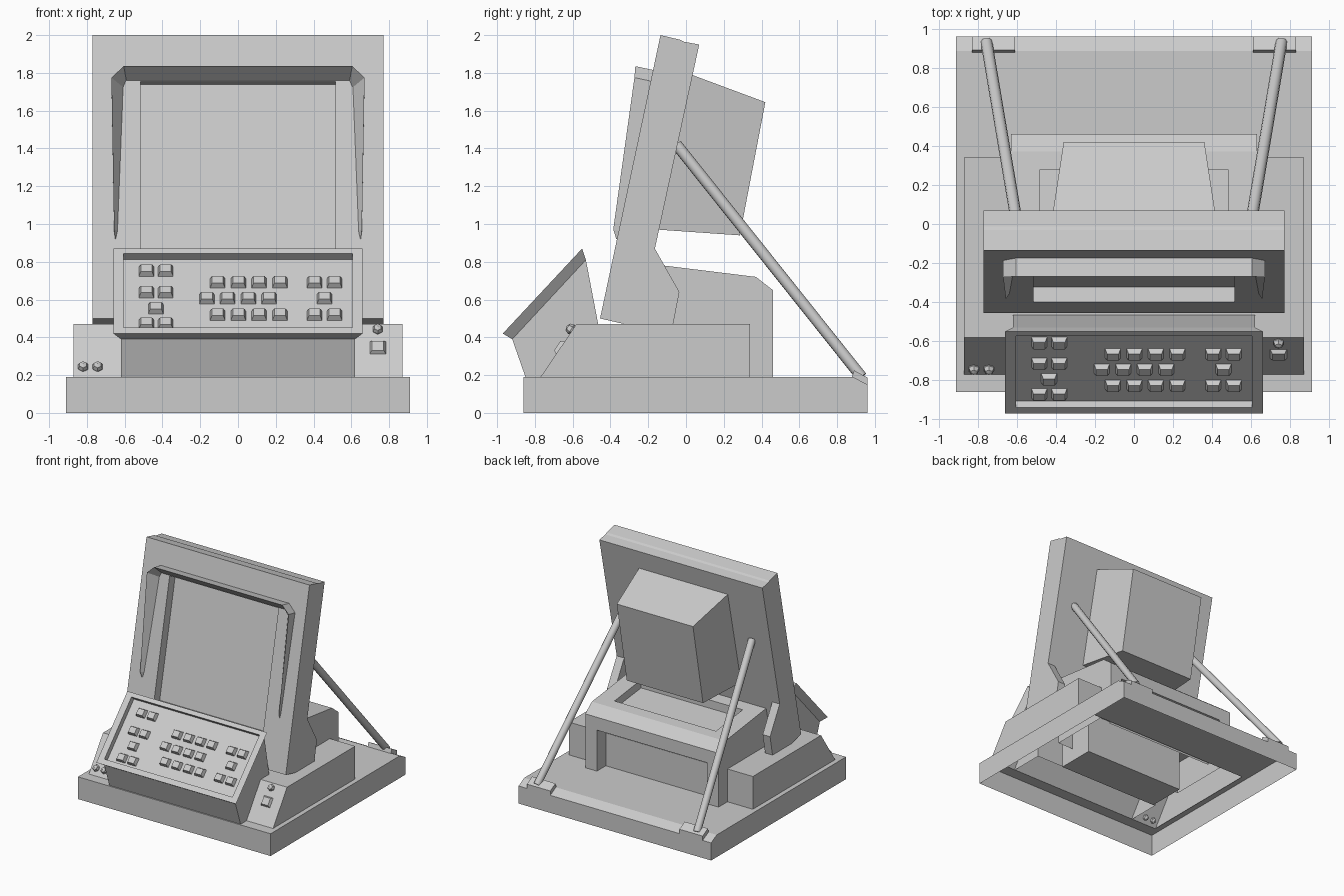
import bpy, bmesh, math
from mathutils import Vector, Matrix

if "Cube" in bpy.data.objects:
    bpy.data.objects.remove(bpy.data.objects["Cube"])


def make(name, verts, faces):
    me = bpy.data.meshes.new(name)
    me.from_pydata([tuple(v) for v in verts], [], faces)
    bm = bmesh.new()
    bm.from_mesh(me)
    bmesh.ops.recalc_face_normals(bm, faces=bm.faces)
    bm.to_mesh(me)
    bm.free()
    ob = bpy.data.objects.new(name, me)
    bpy.context.scene.collection.objects.link(ob)
    return ob


def loft(name, rings, cap_start=True, cap_end=True):
    n = len(rings[0])
    verts = [v for r in rings for v in r]
    faces = [(k * n + i, k * n + (i + 1) % n, (k + 1) * n + (i + 1) % n, (k + 1) * n + i)
             for k in range(len(rings) - 1) for i in range(n)]
    if cap_start:
        faces.append(tuple(range(n)))
    if cap_end:
        faces.append(tuple(range(len(verts) - n, len(verts))))
    return make(name, verts, faces)


def prism(name, profile, x0, x1):
    return loft(name, [[(x, y, z) for y, z in profile] for x in (x0, x1)])


def box_profile(y0, y1, z0, z1):
    return [(y0, z0), (y1, z0), (y1, z1), (y0, z1)]


def cut(ob, cutter):
    m = ob.modifiers.new("cut", 'BOOLEAN')
    m.operation, m.solver, m.object = 'DIFFERENCE', 'EXACT', cutter
    dg = bpy.context.evaluated_depsgraph_get()
    me = bpy.data.meshes.new_from_object(ob.evaluated_get(dg))
    ob.modifiers.clear()
    ob.data = me
    bpy.data.objects.remove(cutter)


def drop_faces(ob, test):
    bm = bmesh.new()
    bm.from_mesh(ob.data)
    bm.normal_update()
    doomed = [f for f in bm.faces if test(f.calc_center_median(), f.normal)]
    bmesh.ops.delete(bm, geom=doomed, context='FACES')
    bm.to_mesh(ob.data)
    bm.free()


def frame(o, u):
    """Tilted panel: local x = across, y = up the panel, z = outward."""
    u = Vector((0, *u)).normalized()
    n = Vector((1, 0, 0)).cross(u)
    m = Matrix.Identity(4)
    for i in range(3):
        m[i][1], m[i][2], m[i][3] = u[i], n[i], (0, *o)[i]
    return m


def button(name, m, x, t, d, w, h, rise, taper=0.74):
    def ring(s, z):
        return [m @ Vector((x + a * w * s / 2, t + b * h * s / 2, z))
                for a, b in ((-1, -1), (1, -1), (1, 1), (-1, 1))]
    loft(name, [ring(1, d), ring(taper, d + rise)], cap_start=False)


# Base: open-bottomed tray with a hole under the console
base = prism("base", [(-0.86, 0), (0.96, 0), (0.96, 0.15), (0.885, 0.19), (-0.86, 0.19)], -0.91, 0.91)
cut(base, prism("hole", box_profile(-0.76, 0.335, -0.1, 0.3), -0.86, 0.86))
drop_faces(base, lambda c, n: n.z < -0.9 or (abs(n.z) < 0.1 and abs(c.x) < 0.88 and -0.8 < c.y < 0.5))

# Console body with sloped front, open underneath
console = prism("console", [(-0.77, 0.19), (0.34, 0.19), (0.34, 0.47), (-0.58, 0.47)], -0.87, 0.87)
drop_faces(console, lambda c, n: n.z < -0.9)
prism("inner_block", box_profile(-0.33, 0.0, 0.08, 0.44), -0.48, 0.48)

# Rear housing with top recess and rear archway
housing = prism("rear_housing", [(-0.2, 0.19), (0.46, 0.19), (0.46, 0.65), (0.37, 0.72), (-0.2, 0.79)],
                -0.63, 0.63)
cut(housing, prism("arch", box_profile(0.31, 0.6, 0.1, 0.54), -0.52, 0.52))
cut(housing, prism("recess", [(-0.08, 0.705), (0.28, 0.665), (0.28, 0.9), (-0.08, 0.9)], -0.48, 0.48))
drop_faces(housing, lambda c, n: n.z < -0.9 and c.z < 0.25)

# Monitor slab with screen recess
M = frame((-0.455, 0.5), (0.32, 1.5))


def mon(t, d):
    p = M @ Vector((0, t, d))
    return (p.y, p.z)


slab = prism("monitor_frame", [(-0.455, 0.5), (-0.135, 2.0), (-0.03, 1.975), (-0.012, 1.965),
                               (0.07, 1.95), (-0.258, 0.44), (-0.26, 0.455)], -0.77, 0.77)
cut(slab, prism("opening", [mon(0.266, 0.1), mon(1.283, 0.1), mon(1.283, -0.08), mon(0.266, -0.08)],
                -0.515, 0.515))

# Side brackets under the slab
for s in (-1, 1):
    prism("side_bracket", [(-0.165, 0.87), (-0.035, 0.64), (-0.07, 0.46), (-0.28, 0.46)], s * 0.70, s * 0.77)

# Screen hood: wedge-section strip along both sides and the top
half = [(0.65, 0.43, 0.642, 0.44, 0.004), (0.656, 0.475, 0.635, 0.475, 0.03),
        (0.67, 1.285, 0.605, 1.25, 0.088), (0.605, 1.345, 0.59, 1.285, 0.096)]
stations = [(-a, b, -c, d, e) for a, b, c, d, e in half] + half[::-1]
loft("screen_hood", [[M @ Vector((a, b, -0.005)), M @ Vector((a, b, e)), M @ Vector((c, d, -0.005))]
                     for a, b, c, d, e in stations])

# Tapered tube housing on the back
loft("tube_housing", [[(-w, y1, z1), (w, y1, z1), (w, y0, z0), (-w, y0, z0)]
                      for w, y1, z1, y0, z0 in ((0.42, 0.03, 1.79, -0.145, 0.97),
                                                (0.36, 0.42, 1.645, 0.285, 0.94))])

# Keyboard body and flared rim with recessed key bed
kb = prism("keyboard_body", [(-0.92, 0.39), (-0.53, 0.81), (-0.465, 0.47), (-0.47, 0.19), (-0.85, 0.19)],
           -0.62, 0.62)
drop_faces(kb, lambda c, n: n.z < -0.9)
K = frame((-0.97, 0.42), (0.42, 0.45))


def rect(w, a, b):
    return [(-w, *a), (w, *a), (w, *b), (-w, *b)]


def kb_pt(t, d):
    p = K @ Vector((0, t, d))
    return (p.y, p.z)


loft("keyboard_rim", [rect(0.62, (-0.92, 0.39), (-0.53, 0.81)), rect(0.66, (-0.97, 0.42), (-0.55, 0.87)),
                      rect(0.605, kb_pt(0.045, 0), kb_pt(0.58, 0)),
                      rect(0.605, kb_pt(0.045, -0.045), kb_pt(0.58, -0.045))], cap_start=False)

# Keys by row: height up the panel, x positions
rows = [(0.49, (-0.485, -0.383)), (0.335, (-0.485, -0.383)), (0.218, (-0.435,)), (0.105, (-0.485, -0.383))]
for t, start in ((0.405, -0.108), (0.29, -0.165), (0.17, -0.108)):
    rows.append((t, [start + 0.11 * i for i in range(4)]))
rows += [(0.405, (0.405, 0.511)), (0.29, (0.458,)), (0.17, (0.405, 0.511))]
for t, xs in rows:
    for x in xs:
        button("key", K, x, t, -0.045, 0.08, 0.068, 0.03)

# Knobs and push button on the sloped console front
C = frame((-0.77, 0.19), (0.19, 0.28))
for x, t in ((-0.82, 0.06), (-0.743, 0.06), (0.74, 0.30)):
    bm = bmesh.new()
    bmesh.ops.create_uvsphere(bm, u_segments=6, v_segments=4, radius=0.03,
                              matrix=C @ Matrix.Translation((x, t, 0.008)))
    me = bpy.data.meshes.new("knob")
    bm.to_mesh(me)
    bm.free()
    bpy.context.scene.collection.objects.link(bpy.data.objects.new("knob", me))
button("push_button", C, 0.74, 0.187, 0, 0.085, 0.08, 0.02)

# Rear support struts and their feet
for s in (-1, 1):
    a, b = Vector((s * 0.755, 0.93, 0.19)), Vector((s * 0.59, -0.05, 1.42))
    q = (b - a).to_track_quat('Z', 'Y')
    ring = [q @ Vector((0.03 * math.cos(i * math.pi / 6), 0.03 * math.sin(i * math.pi / 6), 0))
            for i in range(12)]
    strut = loft("support_strut", [[p + v for v in ring] for p in (a, b)])
    for f in strut.data.polygons:
        f.use_smooth = len(f.vertices) == 4
    foot = [(0.875, 0.18), (0.89, 0.225), (0.96, 0.187), (0.96, 0.14)]
    prism("strut_foot", foot, s * 0.61, s * 0.83)
